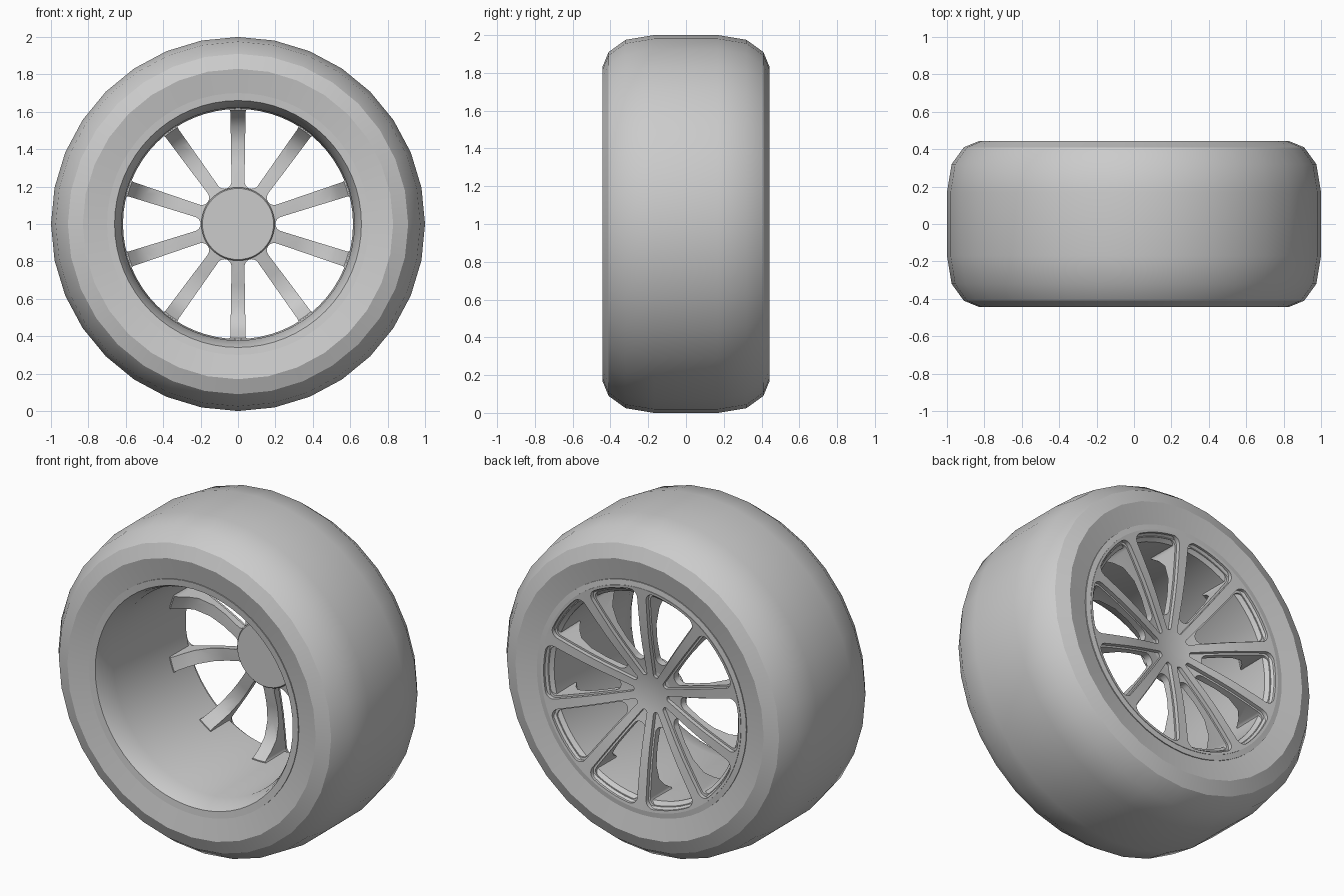
import bpy, bmesh
from math import sin, cos, pi, radians, asin
from mathutils import Matrix, Vector

cube = bpy.data.objects.get("Cube")
if cube:
    bpy.data.objects.remove(cube, do_unlink=True)

grey = bpy.data.materials.new("plain_grey")
grey.use_nodes = True
grey.diffuse_color = (0.6, 0.6, 0.6, 1)
bsdf = next(n for n in grey.node_tree.nodes if n.type == 'BSDF_PRINCIPLED')
bsdf.inputs["Base Color"].default_value = (0.6, 0.6, 0.6, 1)

SPOKES = 10
AXLE = Vector((0, 0, 1))


def make(name, bm):
    """Turn a bmesh into an object centred on the axle."""
    bmesh.ops.remove_doubles(bm, verts=bm.verts, dist=1e-5)
    bmesh.ops.recalc_face_normals(bm, faces=bm.faces)
    mesh = bpy.data.meshes.new(name)
    bm.to_mesh(mesh)
    bm.free()
    mesh.materials.append(grey)
    obj = bpy.data.objects.new(name, mesh)
    obj.location = AXLE
    bpy.context.collection.objects.link(obj)
    return obj


def activate(obj):
    bpy.ops.object.select_all(action='DESELECT')
    obj.select_set(True)
    bpy.context.view_layer.objects.active = obj


def smooth(obj, angle=30):
    activate(obj)
    bpy.ops.object.shade_smooth_by_angle(angle=radians(angle))


def revolve(name, profile, steps, closed=True):
    """Spin (radius, y) points about the axle."""
    bm = bmesh.new()
    verts = [bm.verts.new((0, y, r)) for r, y in profile]
    pairs = list(zip(verts, verts[1:]))
    if closed:
        pairs.append((verts[-1], verts[0]))
    edges = [bm.edges.new(p) for p in pairs]
    bmesh.ops.spin(bm, geom=verts + edges, cent=(0, 0, 0), axis=(0, 1, 0),
                   angle=2 * pi, steps=steps, use_merge=False)
    return make(name, bm)


def arc(cx, cz, r, a0, a1, n):
    return [(cx + r * cos(a0 + (a1 - a0) * i / n),
             cz + r * sin(a0 + (a1 - a0) * i / n)) for i in range(n + 1)]


def window_outline(half_width, tip, outer, corner):
    """Rounded wedge between two spokes, pointing along +x."""
    phi = pi / SPOKES - 0.016            # spokes widen slightly outwards
    c = (tip - half_width) / (1 - sin(phi))
    upper_normal = phi + pi / 2
    # inner rounded tip, running from lower edge to upper edge
    inner = arc(c, 0, c - tip, 2 * pi - upper_normal, upper_normal, 8)
    # outer rounded corner on the upper side
    d = outer - corner
    a = phi - asin((half_width + corner) / d)
    top = arc(d * cos(a), d * sin(a), corner, upper_normal, a, 6)
    rim = arc(0, 0, outer, a, -a, 8)[1:-1]
    bottom = [(x, -z) for x, z in reversed(top)]
    return inner + top + rim + bottom


def cut_windows(obj, *shape):
    """Cut the ring of windows straight through a revolved disc."""
    bm = bmesh.new()
    for k in range(SPOKES):
        turn = Matrix.Rotation(2 * pi * k / SPOKES, 3, 'Y')
        face = bm.faces.new([bm.verts.new(turn @ Vector((x, 0, z)))
                             for x, z in window_outline(*shape)])
        ext = bmesh.ops.extrude_face_region(bm, geom=[face])
        moved = [v for v in ext["geom"] if isinstance(v, bmesh.types.BMVert)]
        bmesh.ops.translate(bm, verts=moved, vec=(0, 0.8, 0))
    cutter = make("window_cutter", bm)
    cutter.hide_render = True
    mod = obj.modifiers.new("windows", 'BOOLEAN')
    mod.operation = 'DIFFERENCE'
    mod.solver = 'EXACT'
    mod.object = cutter
    activate(obj)
    bpy.ops.object.modifier_apply(modifier=mod.name)
    bpy.data.objects.remove(cutter, do_unlink=True)


# Tyre: mirrored half profile with dished sidewalls
half = [(0.70, 0.418), (0.83, 0.443), (0.91, 0.41), (0.975, 0.32), (1.0, 0.17)]
tyre = revolve("tyre", half + [(r, -y) for r, y in reversed(half)], 32)
smooth(tyre)

# Rim barrel, open towards the front
barrel = revolve("rim_barrel", [
    (0.70, -0.424), (0.66, -0.42), (0.645, -0.39), (0.622, -0.30),
    (0.615, 0.38), (0.65, 0.41), (0.66, 0.428), (0.70, 0.424)], 64)
smooth(barrel)

# Dished wheel face in two layers: narrow raised spokes over wider webs
dish = [(0, 0.33), (0.1, 0.338), (0.2, 0.36), (0.3, 0.382), (0.4, 0.4),
        (0.52, 0.415), (0.668, 0.43)]
face = revolve("spoke_faces", dish + [(r, y - 0.04) for r, y in reversed(dish)],
               80, closed=False)
cut_windows(face, 0.02, 0.11, 0.652, 0.045)
smooth(face)

web_back = [(0.66, 0.2), (0.61, 0.2), (0.57, 0.26), (0.52, 0.31), (0.43, 0.335),
            (0.33, 0.325), (0.2, 0.29), (0, 0.285)]
webs = revolve("spoke_webs", [(r, y - 0.025) for r, y in dish] + web_back,
               80, closed=False)
cut_windows(webs, 0.031, 0.2, 0.636, 0.035)
smooth(webs)

# Hub drum behind the spokes
hub = revolve("hub", [(0, 0.265), (0.19, 0.265), (0.196, 0.272),
                      (0.196, 0.32), (0, 0.32)], 48, closed=False)
smooth(hub)
